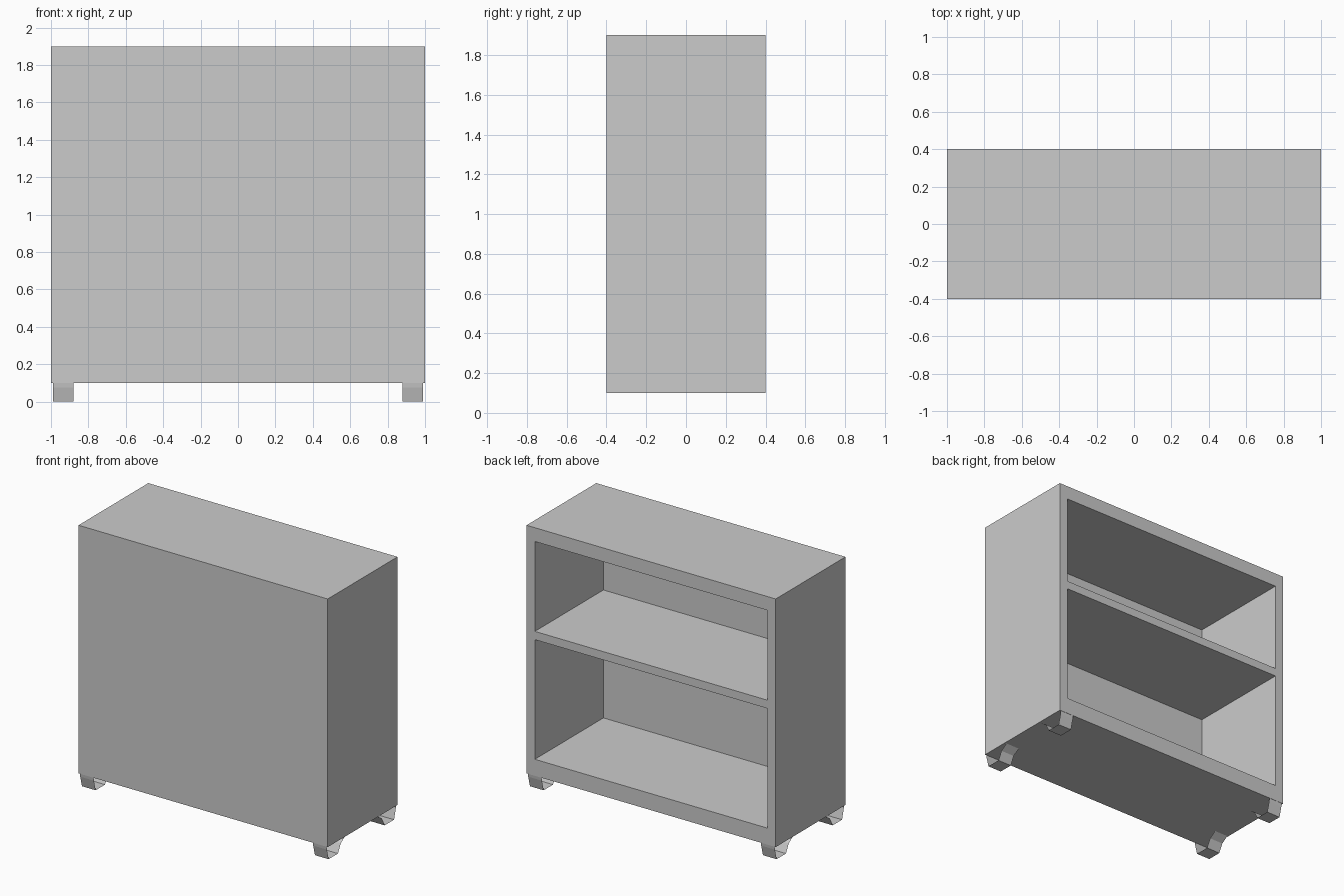
import bpy, bmesh

if "Cube" in bpy.data.objects:
    bpy.data.objects.remove(bpy.data.objects["Cube"])


def box(name, x0, x1, y0, y1, z0, z1):
    bm = bmesh.new()
    bmesh.ops.create_cube(bm, size=1)
    for v in bm.verts:
        v.co = ((x0 + x1) / 2 + v.co.x * (x1 - x0),
                (y0 + y1) / 2 + v.co.y * (y1 - y0),
                (z0 + z1) / 2 + v.co.z * (z1 - z0))
    return finish(name, bm)


def finish(name, bm):
    mesh = bpy.data.meshes.new(name)
    bm.to_mesh(mesh)
    bm.free()
    ob = bpy.data.objects.new(name, mesh)
    bpy.context.collection.objects.link(ob)
    return ob


# Cabinet carcass with two compartments open towards +y
cabinet = box("cabinet", -1, 1, -0.4, 0.4, 0.1, 1.9)
for name, z0, z1 in (("lower_cutter", 0.22, 1.088), ("upper_cutter", 1.148, 1.8)):
    cutter = box(name, -0.933, 0.933, -0.386, 0.5, z0, z1)
    cutter.hide_render = True
    cutter.hide_viewport = True
    cutter.display_type = 'WIRE'
    mod = cabinet.modifiers.new(name, 'BOOLEAN')
    mod.operation = 'DIFFERENCE'
    mod.solver = 'EXACT'
    mod.object = cutter

# Foot strips: an open folded ribbon forming a front and back foot on each side
half = [(-0.398, 0.1), (-0.395, 0.077), (-0.375, 0.0),
        (-0.268, 0.0), (-0.236, 0.062), (-0.183, 0.097)]
profile = half + [(-y, z) for y, z in reversed(half)]
for side, name in ((-1, "left_feet"), (1, "right_feet")):
    bm = bmesh.new()
    rows = [[bm.verts.new((side * x, y, z)) for y, z in profile] for x in (0.88, 0.99)]
    for i in range(len(profile) - 1):
        quad = [rows[0][i], rows[1][i], rows[1][i + 1], rows[0][i + 1]]
        bm.faces.new(quad if side < 0 else quad[::-1])
    bm.normal_update()
    # Face the ribbon outwards (downwards at the soles)
    if min(bm.faces, key=lambda f: f.calc_center_median().z).normal.z > 0:
        bmesh.ops.reverse_faces(bm, faces=bm.faces[:])
    finish(name, bm)
